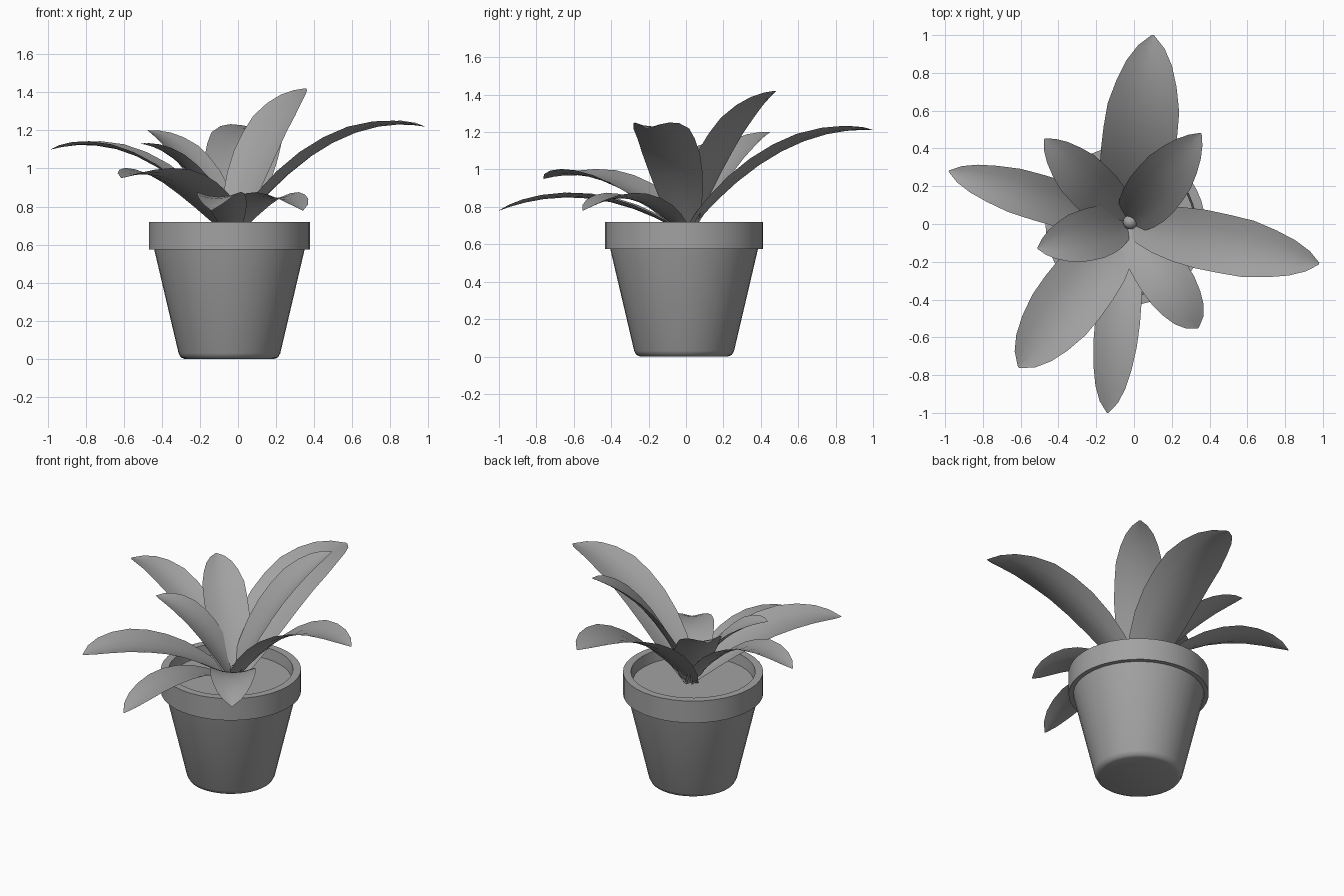
import bpy, bmesh, math
from mathutils import Vector

cube = bpy.data.objects.get("Cube")
if cube:
    bpy.data.objects.remove(cube, do_unlink=True)

grey = bpy.data.materials.new("plain_grey")
grey.use_nodes = True
colour = (0.36, 0.36, 0.36, 1)
grey.diffuse_color = colour
grey.node_tree.nodes["Principled BSDF"].inputs["Base Color"].default_value = colour

CX, CY = -0.045, -0.01      # pot axis
SOIL_Z = 0.65


def make_object(name, bm, angle=40):
    mesh = bpy.data.meshes.new(name)
    bm.to_mesh(mesh)
    bm.free()
    mesh.materials.append(grey)
    obj = bpy.data.objects.new(name, mesh)
    bpy.context.collection.objects.link(obj)
    bpy.ops.object.select_all(action='DESELECT')
    obj.select_set(True)
    bpy.context.view_layer.objects.active = obj
    bpy.ops.object.shade_smooth_by_angle(angle=math.radians(angle))
    return obj


def lathe(name, profile, segments=40):
    bm = bmesh.new()
    verts = [bm.verts.new((r, 0, z)) for r, z in profile]
    edges = [bm.edges.new(pair) for pair in zip(verts, verts[1:])]
    bmesh.ops.spin(bm, geom=verts + edges, cent=(0, 0, 0), axis=(0, 0, 1),
                   angle=2 * math.pi, steps=segments)
    bmesh.ops.remove_doubles(bm, verts=bm.verts, dist=1e-4)
    bmesh.ops.recalc_face_normals(bm, faces=bm.faces)
    obj = make_object(name, bm)
    obj.location = (CX, CY, 0)
    return obj


# Pot with rounded foot and thick rim
lathe("pot", [(0, 0), (0.235, 0), (0.255, 0.008), (0.267, 0.03), (0.395, 0.575),
              (0.423, 0.575), (0.423, 0.72), (0.375, 0.72), (0.36, 0.6), (0, 0.6)])

# Soil disc
bm = bmesh.new()
bmesh.ops.create_circle(bm, cap_ends=True, segments=40, radius=0.37)
make_object("soil", bm).location = (CX, CY, SOIL_Z)

# Central bud
bm = bmesh.new()
bmesh.ops.create_uvsphere(bm, u_segments=16, v_segments=10, radius=0.038)
make_object("bud", bm).location = (-0.02, 0.01, 0.71)

# Leaf half-width along its length, as (fraction, share of the full width)
WIDTHS = [(0, 0.3), (0.12, 0.62), (0.28, 0.88), (0.5, 1), (0.7, 0.95),
          (0.85, 0.7), (0.94, 0.4), (1, 0.03)]


def width_at(t):
    for (t0, w0), (t1, w1) in zip(WIDTHS, WIDTHS[1:]):
        if t <= t1 + 1e-6:
            return w0 + (w1 - w0) * (t - t0) / (t1 - t0)
    return WIDTHS[-1][1]


def leaf(name, tip, bend_z, bend_at, width):
    """Channelled blade that follows an arched curve from the crown to its tip."""
    tip = Vector(tip)
    base = Vector((-0.03, 0.0, SOIL_Z))
    bend = base.lerp(tip, bend_at)
    bend.z = bend_z
    params = [0, 0.08, 0.17, 0.28, 0.4, 0.52, 0.64, 0.76, 0.86, 0.94, 1]
    path = [base * (1 - t) ** 2 + bend * 2 * t * (1 - t) + tip * t * t for t in params]
    lengths = [0]
    for a, b in zip(path, path[1:]):
        lengths.append(lengths[-1] + (b - a).length)
    out = Vector((tip.x - base.x, tip.y - base.y, 0)).normalized()
    side = Vector((0, 0, 1)).cross(out)
    bm = bmesh.new()
    rows = []
    for t, p, d in zip(params, path, lengths):
        tangent = ((bend - base) * (1 - t) + (tip - bend) * t).normalized()
        normal = tangent.cross(side)
        half = width / 2 * width_at(d / lengths[-1])
        rows.append([bm.verts.new(p + side * half * u + normal * 0.22 * half * u * u)
                     for u in (-1, -0.5, 0, 0.5, 1)])
    for r0, r1 in zip(rows, rows[1:]):
        for i in range(4):
            bm.faces.new((r0[i], r1[i], r1[i + 1], r0[i + 1]))
    bmesh.ops.recalc_face_normals(bm, faces=bm.faces)
    if sum(f.normal.z for f in bm.faces) < 0:
        bmesh.ops.reverse_faces(bm, faces=bm.faces)
    return make_object(name, bm, 60)


# name, tip, height of the bend, place of the bend, width
LEAVES = [
    ("leaf_back", (0.10, 1.0, 1.21), 1.24, 0.48, 0.40),
    ("leaf_left", (0.98, -0.21, 1.22), 1.31, 0.5, 0.32),
    ("leaf_right", (-0.98, 0.28, 1.10), 1.23, 0.5, 0.25),
    ("leaf_front_right", (-0.61, -0.76, 0.95), 1.05, 0.5, 0.37),
    ("leaf_front", (-0.14, -1.0, 0.78), 0.97, 0.5, 0.24),
    ("leaf_front_left", (0.34, -0.55, 0.78), 0.96, 0.5, 0.28),
    ("leaf_back_left", (0.355, 0.48, 1.42), 1.28, 0.43, 0.30),
    ("leaf_back_right", (-0.475, 0.45, 1.20), 1.13, 0.48, 0.27),
    ("leaf_inner_right", (-0.51, -0.13, 1.13), 1.09, 0.47, 0.28),
]
for spec in LEAVES:
    leaf(*spec)
